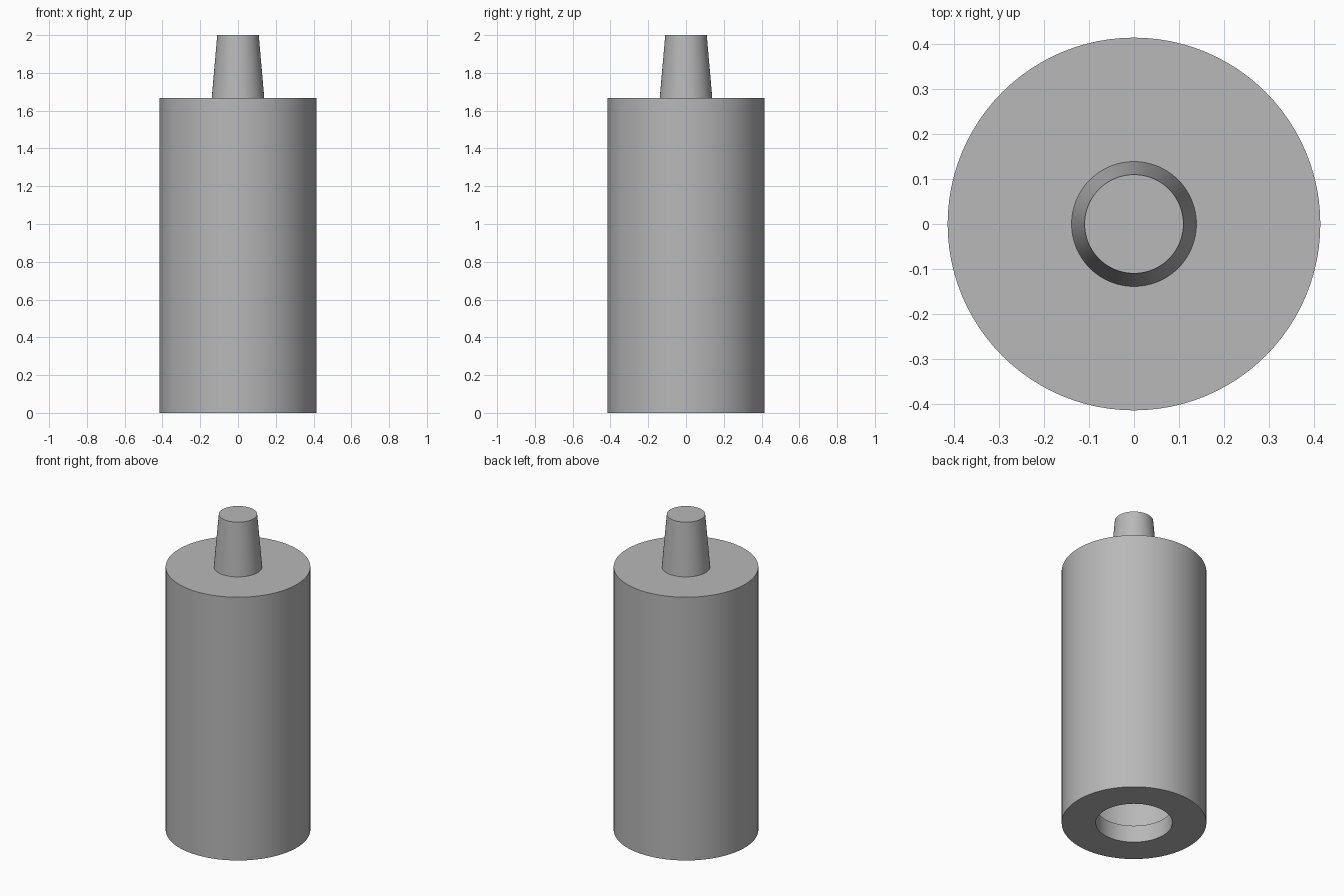
import bpy, bmesh, math

if "Cube" in bpy.data.objects:
    bpy.data.objects.remove(bpy.data.objects["Cube"])

SIDES = 96
grey = bpy.data.materials.new("light_grey")
grey.diffuse_color = (0.48, 0.48, 0.48, 1)
grey.use_nodes = True
grey.node_tree.nodes["Principled BSDF"].inputs["Base Color"].default_value = grey.diffuse_color


def lathe(name, profile):
    """Revolve (radius, height) points around z; radius 0 closes the surface."""
    mesh = bpy.data.meshes.new(name)
    bm = bmesh.new()
    verts = [bm.verts.new((r, 0, z)) for r, z in profile]
    edges = [bm.edges.new(pair) for pair in zip(verts, verts[1:])]
    bmesh.ops.spin(bm, geom=verts + edges, cent=(0, 0, 0), axis=(0, 0, 1),
                   angle=math.tau, steps=SIDES, use_duplicate=False)
    bmesh.ops.remove_doubles(bm, verts=bm.verts, dist=1e-5)
    bmesh.ops.recalc_face_normals(bm, faces=bm.faces)
    bm.to_mesh(mesh)
    bm.free()
    mesh.materials.append(grey)
    obj = bpy.data.objects.new(name, mesh)
    bpy.context.collection.objects.link(obj)
    bpy.ops.object.select_all(action='DESELECT')
    obj.select_set(True)
    bpy.context.view_layer.objects.active = obj
    bpy.ops.object.shade_smooth_by_angle(angle=math.radians(30))
    return obj


# Hollow body: closed top, thick wall and a narrower opening in the base
lathe("hollow_body", [
    (0, 1.667), (0.415, 1.667), (0.415, 0), (0.22, 0),
    (0.22, 0.108), (0.306, 0.108), (0.306, 1.556), (0, 1.556)])

# Tapered solid spout standing on the body
lathe("tapered_spout", [(0, 1.667), (0.139, 1.667), (0.11, 2.0), (0, 2.0)])
